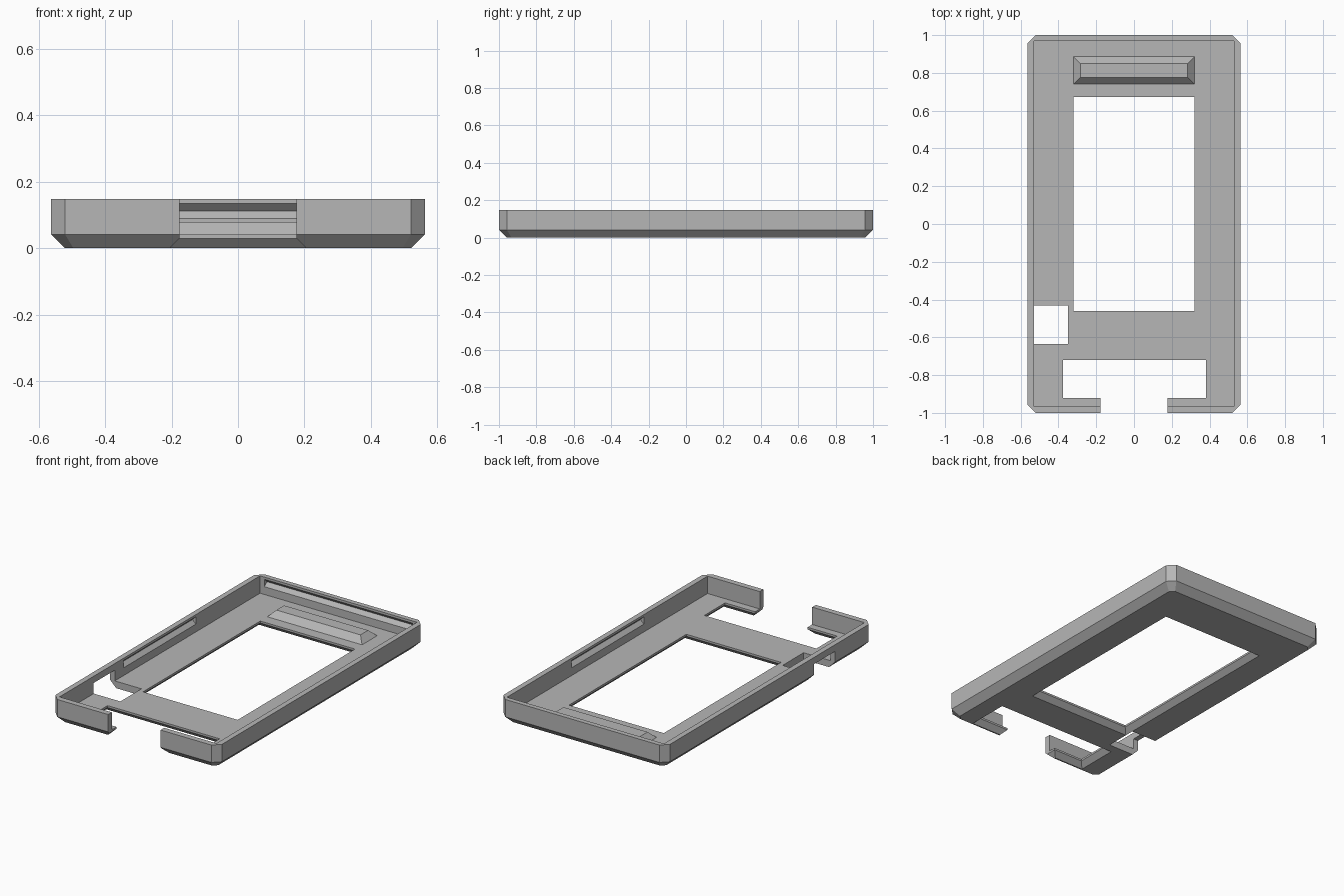
import bpy
import bmesh

cube = bpy.data.objects.get("Cube")
if cube:
    bpy.data.objects.remove(cube, do_unlink=True)

grey = bpy.data.materials.new("mid_grey")
grey.use_nodes = True
colour = (0.47, 0.47, 0.47, 1)
grey.diffuse_color = colour
grey.node_tree.nodes["Principled BSDF"].inputs["Base Color"].default_value = colour

W, L, H = 0.563, 1.0, 0.148      # outer half width, half length, height
CH = 0.042                       # outer chamfer and floor thickness
IN_X, IN_BACK, IN_FRONT = 0.53, 0.97, -0.965


def loft(name, rings):
    """Solid skinned through closed rings with equal point counts."""
    bm = bmesh.new()
    loops = [[bm.verts.new(p) for p in ring] for ring in rings]
    n = len(loops[0])
    for a, b in zip(loops, loops[1:]):
        for i in range(n):
            j = (i + 1) % n
            bm.faces.new((a[i], a[j], b[j], b[i]))
    bm.faces.new(loops[0][::-1])
    bm.faces.new(loops[-1])
    bmesh.ops.recalc_face_normals(bm, faces=bm.faces)
    mesh = bpy.data.meshes.new(name)
    bm.to_mesh(mesh)
    bm.free()
    mesh.materials.append(grey)
    obj = bpy.data.objects.new(name, mesh)
    bpy.context.collection.objects.link(obj)
    return obj


def rect(x0, x1, y0, y1, z, grow=0.0):
    x0, x1, y0, y1 = x0 - grow, x1 + grow, y0 - grow, y1 + grow
    return [(x0, y0, z), (x1, y0, z), (x1, y1, z), (x0, y1, z)]


def octagon(w, l, z, c):
    return [(-w + c, -l, z), (w - c, -l, z), (w, -l + c, z), (w, l - c, z),
            (w - c, l, z), (-w + c, l, z), (-w, l - c, z), (-w, -l + c, z)]


def cut(target, cutter):
    cutter.hide_render = True
    mod = target.modifiers.new("cut", "BOOLEAN")
    mod.operation = "DIFFERENCE"
    mod.solver = "EXACT"
    mod.object = cutter
    bpy.context.view_layer.objects.active = target
    bpy.ops.object.modifier_apply(modifier=mod.name)
    bpy.data.objects.remove(cutter, do_unlink=True)


def flared_hole(x0, x1, y0, y1):
    """Through hole whose lower edge opens outward at 45 degrees."""
    return loft("hole_cutter", [rect(x0, x1, y0, y1, -0.02, 0.05),
                                rect(x0, x1, y0, y1, 0.03),
                                rect(x0, x1, y0, y1, 0.3)])


# Tray body with chamfered lower rim and clipped corners
shell = loft("case_shell", [octagon(W - CH, L - CH, 0, 0.025),
                            octagon(W, L, CH, CH),
                            octagon(W, L, H, CH)])
cut(shell, loft("cavity_cutter", [rect(-IN_X, IN_X, IN_FRONT, IN_BACK, z)
                                  for z in (CH, 0.3)]))

# Screen window, front pocket and front notch
cut(shell, flared_hole(-0.32, 0.32, -0.46, 0.672))
cut(shell, flared_hole(-0.377, 0.38, -0.92, -0.72))
cut(shell, flared_hole(-0.177, 0.177, -1.2, -0.8))

# Side opening under a thin top strip
cut(shell, loft("side_cutter", [rect(-0.7, -0.35, -0.635, -0.432, z)
                                for z in (-0.1, 0.107)]))

# V-shaped snap grooves inside the side and back walls
GZ, DEPTH, LEAD = 0.112, 0.0225, 0.01
profile = [(-LEAD, GZ - DEPTH - LEAD), (DEPTH, GZ), (-LEAD, GZ + DEPTH + LEAD)]
for side in (-1, 1):
    cut(shell, loft("groove_cutter", [[(side * (IN_X + d), y, z) for d, z in profile]
                                      for y in (-0.35, 0.35)]))
cut(shell, loft("groove_cutter", [[(x, IN_BACK + d, z) for d, z in profile]
                                  for x in (-0.5, 0.5)]))

# Raised bevelled pad behind the window
loft("raised_pad", [rect(-0.32, 0.32, 0.74, 0.886, CH),
                    rect(-0.284, 0.284, 0.776, 0.85, 0.079)])
